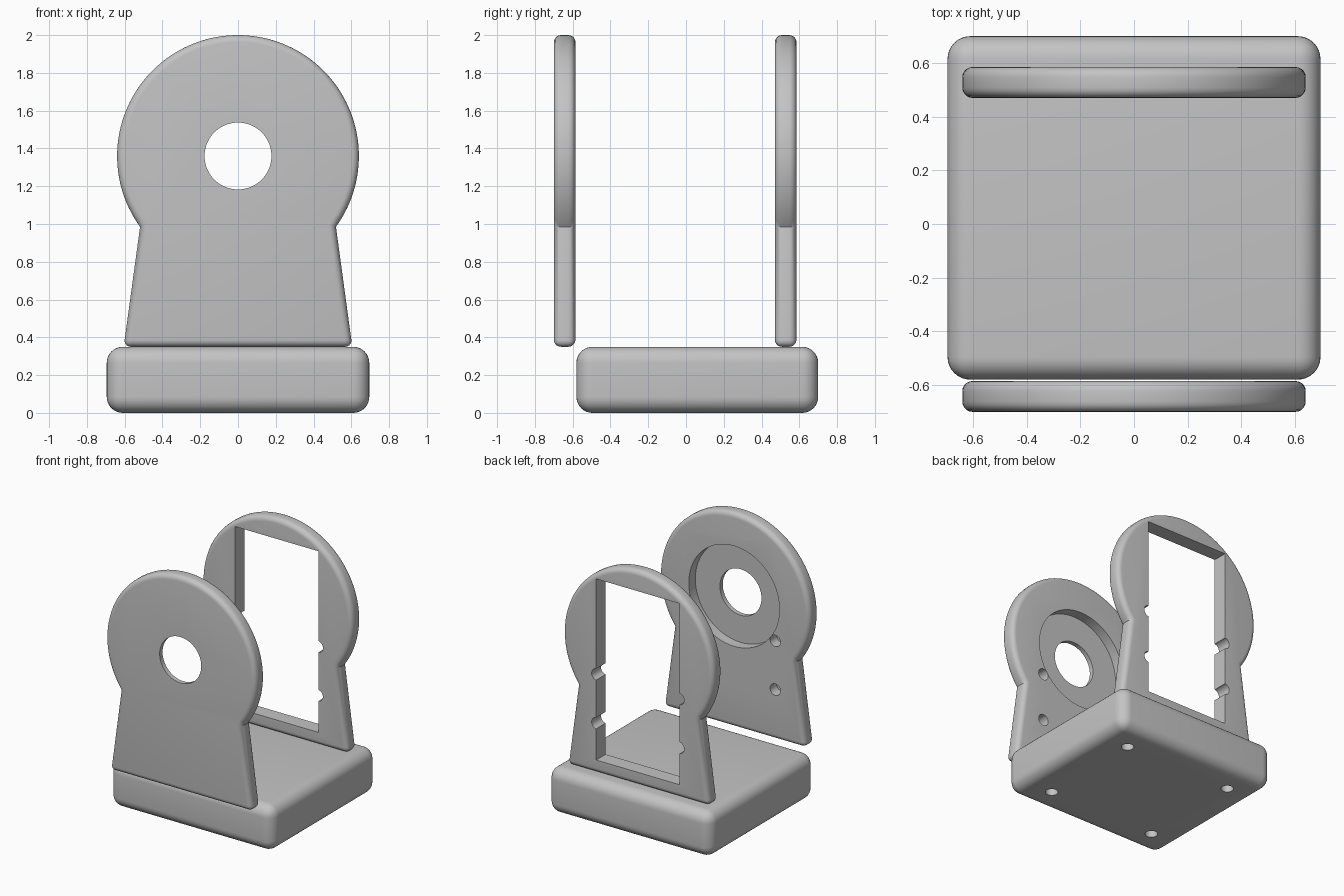
import bpy, bmesh, math
from mathutils import Matrix, Vector

default = bpy.data.objects.get("Cube")
if default:
    bpy.data.objects.remove(default, do_unlink=True)

grey = bpy.data.materials.new("plain grey")
grey.use_nodes = True
colour = (0.55, 0.55, 0.55, 1)
grey.diffuse_color = colour
grey.node_tree.nodes["Principled BSDF"].inputs["Base Color"].default_value = colour

AXIS_Z = 1.36        # height of the round head's centre
HEAD_R = 0.64
BASE_Y = 0.06        # base centre in depth


def make_object(name, bm):
    bmesh.ops.recalc_face_normals(bm, faces=bm.faces)
    mesh = bpy.data.meshes.new(name)
    bm.to_mesh(mesh)
    bm.free()
    mesh.materials.append(grey)
    obj = bpy.data.objects.new(name, mesh)
    bpy.context.collection.objects.link(obj)
    return obj


def box(name, centre, size):
    bm = bmesh.new()
    bmesh.ops.create_cube(bm, size=1, matrix=Matrix.Translation(centre) @ Matrix.Diagonal((*size, 1)))
    return make_object(name, bm)


def cylinder(name, centre, radius, depth, along_y=True, sides=32):
    turn = Matrix.Rotation(math.pi / 2 if along_y else 0, 4, "X")
    bm = bmesh.new()
    bmesh.ops.create_cone(bm, cap_ends=True, segments=sides, radius1=radius, radius2=radius,
                          depth=depth, matrix=Matrix.Translation(centre) @ turn)
    return make_object(name, bm)


def select(obj):
    bpy.ops.object.select_all(action="DESELECT")
    obj.select_set(True)
    bpy.context.view_layer.objects.active = obj


def cut(obj, cutters):
    select(obj)
    for cutter in cutters:
        cutter.hide_render = True
        mod = obj.modifiers.new("cut", "BOOLEAN")
        mod.operation = "DIFFERENCE"
        mod.solver = "EXACT"
        mod.object = cutter
        bpy.ops.object.modifier_apply(modifier=mod.name)
        bpy.data.objects.remove(cutter, do_unlink=True)


def smooth(obj):
    select(obj)
    bpy.ops.object.shade_smooth_by_angle(angle=math.radians(30))


def keyhole_plate(name, y_front, y_back):
    """Round head on a flared foot, with rounded outer edges."""
    start = math.asin((0.985 - AXIS_Z) / HEAD_R)
    steps = 96
    outline = [(-0.605, 0.35), (0.605, 0.35)]
    for i in range(steps + 1):
        a = start + (math.pi - 2 * start) * i / steps
        outline.append((HEAD_R * math.cos(a), AXIS_Z + HEAD_R * math.sin(a)))
    bm = bmesh.new()
    face = bm.faces.new([bm.verts.new((x, y_front, z)) for x, z in outline])
    extruded = bmesh.ops.extrude_face_region(bm, geom=[face])["geom"]
    bmesh.ops.translate(bm, vec=(0, y_back - y_front, 0),
                        verts=[g for g in extruded if isinstance(g, bmesh.types.BMVert)])
    bmesh.ops.recalc_face_normals(bm, faces=bm.faces)

    def is_outer(edge):
        a, b = (v.co for v in edge.verts)
        return abs(a.y - b.y) < 0.001 or a.z < 0.4
    bmesh.ops.bevel(bm, geom=[e for e in bm.edges if is_outer(e)], offset=0.038,
                    segments=5, profile=0.5, affect="EDGES", clamp_overlap=False)
    return make_object(name, bm)


def screw_holes(y, depth):
    return [cylinder("screw_cutter", (side * 0.35, y, z), 0.044, depth)
            for side in (-1, 1) for z in (1.11, 0.735)]


# Base block with rounded edges and four blind holes underneath
base = box("base", (0, BASE_Y, 0.175), (1.39, 1.28, 0.35))
bm = bmesh.new()
bm.from_mesh(base.data)
bmesh.ops.bevel(bm, geom=bm.edges[:], offset=0.085, segments=8, profile=0.5, affect="EDGES")
bm.to_mesh(base.data)
bm.free()
cut(base, [cylinder("foot_cutter", (sx * 0.463, BASE_Y + sy * 0.42, 0), 0.045, 0.4, along_y=False)
           for sx in (-1, 1) for sy in (-1, 1)])
smooth(base)

# Front plate: through hole, round recess behind it and blind screw holes
front = keyhole_plate("front_plate", -0.70, -0.585)
cut(front, [cylinder("recess_cutter", (0, -0.52, AXIS_Z), 0.386, 0.29, sides=96),
            cylinder("bore_cutter", (0, -0.64, AXIS_Z), 0.177, 0.5, sides=64)]
    + screw_holes(-0.565, 0.2))
smooth(front)

# Back plate: tall window with half-round notches in its sides
back = keyhole_plate("back_plate", 0.47, 0.585)
cut(back, [box("window_cutter", (0, 0.53, 1.148), (0.71, 0.5, 1.394))]
    + screw_holes(0.53, 0.4))
smooth(back)
